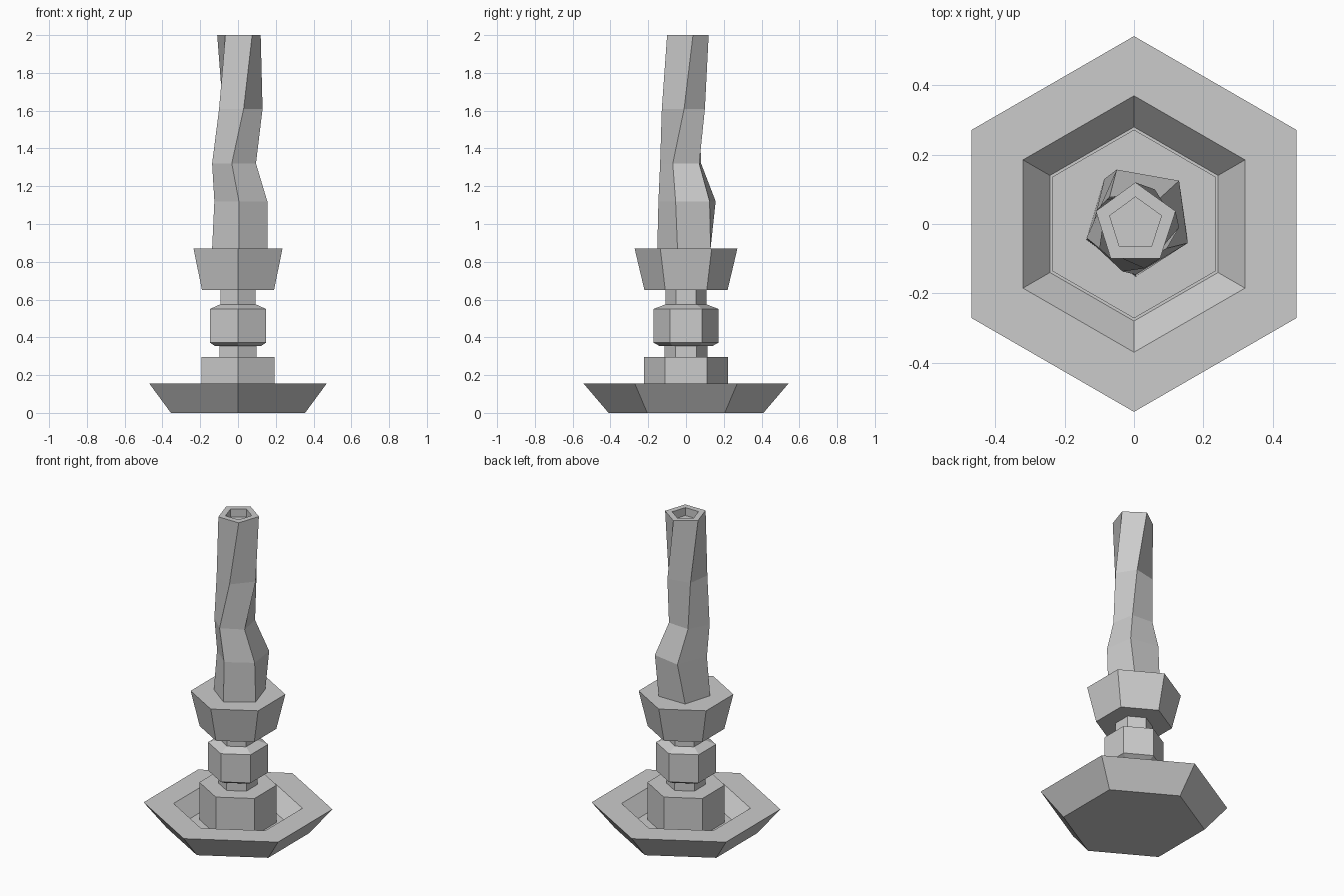
import bpy, bmesh
from math import cos, sin, pi

if "Cube" in bpy.data.objects:
    bpy.data.objects.remove(bpy.data.objects["Cube"])


def loft(name, rings):
    """Join equal-sided rings into a closed, flat-shaded solid."""
    bm = bmesh.new()
    loops = [[bm.verts.new(p) for p in ring] for ring in rings]
    n = len(loops[0])
    for a, b in zip(loops, loops[1:]):
        for i in range(n):
            j = (i + 1) % n
            bm.faces.new((a[i], a[j], b[j], b[i]))
    bm.faces.new(loops[0][::-1])
    bm.faces.new(loops[-1])
    bmesh.ops.recalc_face_normals(bm, faces=bm.faces)
    mesh = bpy.data.meshes.new(name)
    bm.to_mesh(mesh)
    bm.free()
    ob = bpy.data.objects.new(name, mesh)
    bpy.context.collection.objects.link(ob)
    return ob


def hex_turned(name, profile):
    """Six-sided turned part from (radius, z) pairs, corners on the y axis."""
    return loft(name, [[(r * cos(pi / 2 + k * pi / 3), r * sin(pi / 2 + k * pi / 3), z)
                        for k in range(6)] for r, z in profile])


# Drip dish with a sunken floor
hex_turned("dish", [(0.41, 0), (0.542, 0.155), (0.37, 0.155), (0.28, 0.06)])

# Pedestal, necks and knob
hex_turned("stem", [(0.222, 0.06), (0.222, 0.295), (0.113, 0.295), (0.113, 0.355),
                    (0.142, 0.355), (0.172, 0.372), (0.172, 0.55), (0.113, 0.573),
                    (0.108, 0.573), (0.108, 0.65)])

# Flared candle cup
hex_turned("cup", [(0.22, 0.65), (0.272, 0.87)])

# Crooked five-sided candle with a shallow hollow in the top
sections = [
    (0.87, [(0.005, -0.152), (0.155, -0.045), (0.10, 0.13), (-0.085, 0.13), (-0.137, -0.045)]),
    (1.12, [(0.005, -0.146), (0.155, -0.055), (0.13, 0.125), (-0.05, 0.157), (-0.125, -0.03)]),
    (1.32, [(-0.033, -0.137), (0.095, -0.07), (0.07, 0.07), (-0.07, 0.08), (-0.137, -0.04)]),
    (1.61, [(0.03, -0.128), (0.13, -0.01), (0.06, 0.10), (-0.08, 0.07), (-0.10, -0.07)]),
    (2.00, [(0.075, -0.10), (0.12, 0.037), (0.004, 0.12), (-0.11, 0.037), (-0.067, -0.10)]),
]
rings = [[(x, y, z) for x, y in pts] for z, pts in sections]
cx, cy = 0.004, 0.0
for z in (2.0, 1.95):
    rings.append([(cx + (x - cx) * 0.65, cy + (y - cy) * 0.65, z) for x, y in sections[-1][1]])
loft("candle", rings)
